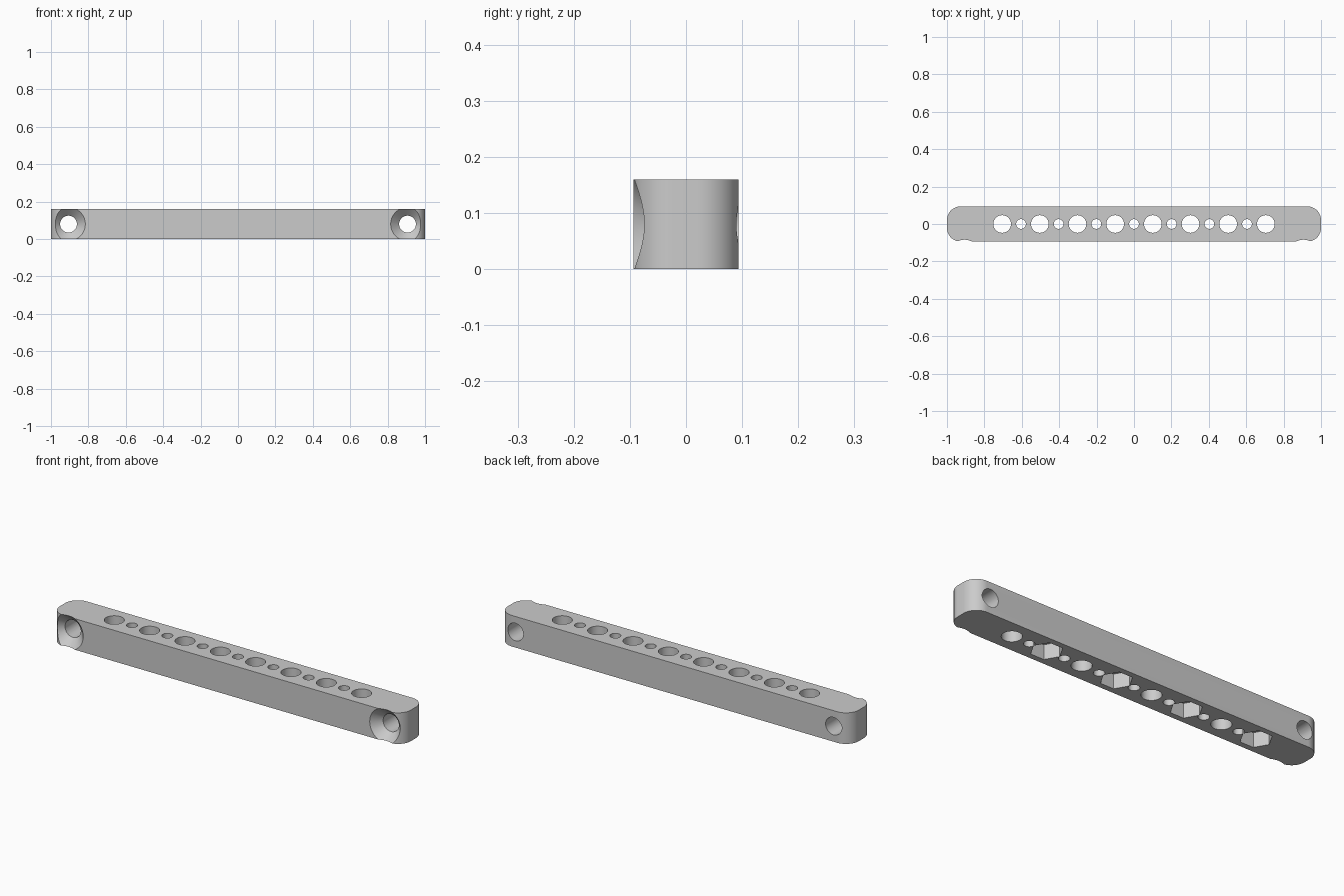
import bpy
import bmesh
from math import radians, cos, sin
from mathutils import Matrix, Vector

cube = bpy.data.objects.get("Cube")
if cube:
    bpy.data.objects.remove(cube)

HALF_DEPTH, HEIGHT, CORNER = 0.094, 0.16, 0.073
PITCH = 0.1007
MOUNT_X = 9 * PITCH

grey = bpy.data.materials.new("mid grey")
grey.use_nodes = True
colour = (0.6, 0.6, 0.6, 1)
grey.diffuse_color = colour
grey.node_tree.nodes["Principled BSDF"].inputs["Base Color"].default_value = colour


def make_object(name, bm):
    bmesh.ops.recalc_face_normals(bm, faces=bm.faces)
    mesh = bpy.data.meshes.new(name)
    bm.to_mesh(mesh)
    bm.free()
    mesh.materials.append(grey)
    obj = bpy.data.objects.new(name, mesh)
    bpy.context.collection.objects.link(obj)
    return obj


def cone(name, start, end, r1, r2, sides=48):
    """Cylinder or cone running from start to end."""
    start, end = Vector(start), Vector(end)
    axis = end - start
    turn = axis.to_track_quat('Z', 'Y').to_matrix().to_4x4()
    bm = bmesh.new()
    bmesh.ops.create_cone(bm, cap_ends=True, segments=sides, radius1=r1, radius2=r2,
                          depth=axis.length,
                          matrix=Matrix.Translation((start + end) / 2) @ turn)
    return make_object(name, bm)


# Bar: rounded rectangle extruded upwards
bm = bmesh.new()
outline = []
for quarter, (sx, sy) in enumerate([(1, 1), (-1, 1), (-1, -1), (1, -1)]):
    for step in range(17):
        a = radians(90 * (quarter + step / 16))
        outline.append(bm.verts.new((sx * (1 - CORNER) + CORNER * cos(a),
                                     sy * (HALF_DEPTH - CORNER) + CORNER * sin(a), 0)))
base = bm.faces.new(outline)
top = bmesh.ops.extrude_face_region(bm, geom=[base])
bmesh.ops.translate(bm, vec=(0, 0, HEIGHT),
                    verts=[v for v in top["geom"] if isinstance(v, bmesh.types.BMVert)])
bar = make_object("bar", bm)

cutters = []
# Row of large and small vertical holes
for i in range(-7, 8):
    r = 0.047 if i % 2 else 0.026
    x = i * PITCH
    cutters.append(cone("row_hole_cutter", (x, 0, -0.1), (x, 0, 0.3), r, r))

# Hexagonal nut pockets under every other large hole
for i in (-7, -3, 1, 5):
    x = i * PITCH
    pocket = cone("nut_pocket_cutter", (x, 0, -0.1), (x, 0, 0.075), 0.075, 0.075, 6)
    # Put two corners on the x axis
    if max(v.co.x for v in pocket.data.vertices) - x < 0.07:
        pocket.data.transform(Matrix.Translation((x, 0, 0)) @ Matrix.Rotation(radians(30), 4, 'Z')
                              @ Matrix.Translation((-x, 0, 0)))
    cutters.append(pocket)

# Countersunk mounting holes through the ends
for x in (-MOUNT_X, MOUNT_X):
    z = HEIGHT / 2
    cutters.append(cone("mount_hole_cutter", (x, -0.2, z), (x, 0.2, z), 0.045, 0.045))
    cutters.append(cone("countersink_cutter", (x, -0.124, z), (x, -0.044, z), 0.12, 0.04, 64))

for cutter in cutters:
    cutter.hide_render = True
    mod = bar.modifiers.new("cut", 'BOOLEAN')
    mod.operation = 'DIFFERENCE'
    mod.solver = 'EXACT'
    mod.object = cutter

# Bake the cuts and drop the cutters
bpy.context.view_layer.update()
evaluated = bar.evaluated_get(bpy.context.evaluated_depsgraph_get())
cut_mesh = bpy.data.meshes.new_from_object(evaluated)
bar.modifiers.clear()
bar.data = cut_mesh
for cutter in cutters:
    bpy.data.objects.remove(cutter)

bpy.ops.object.select_all(action='DESELECT')
bar.select_set(True)
bpy.context.view_layer.objects.active = bar
bpy.ops.object.shade_smooth_by_angle(angle=radians(30))
